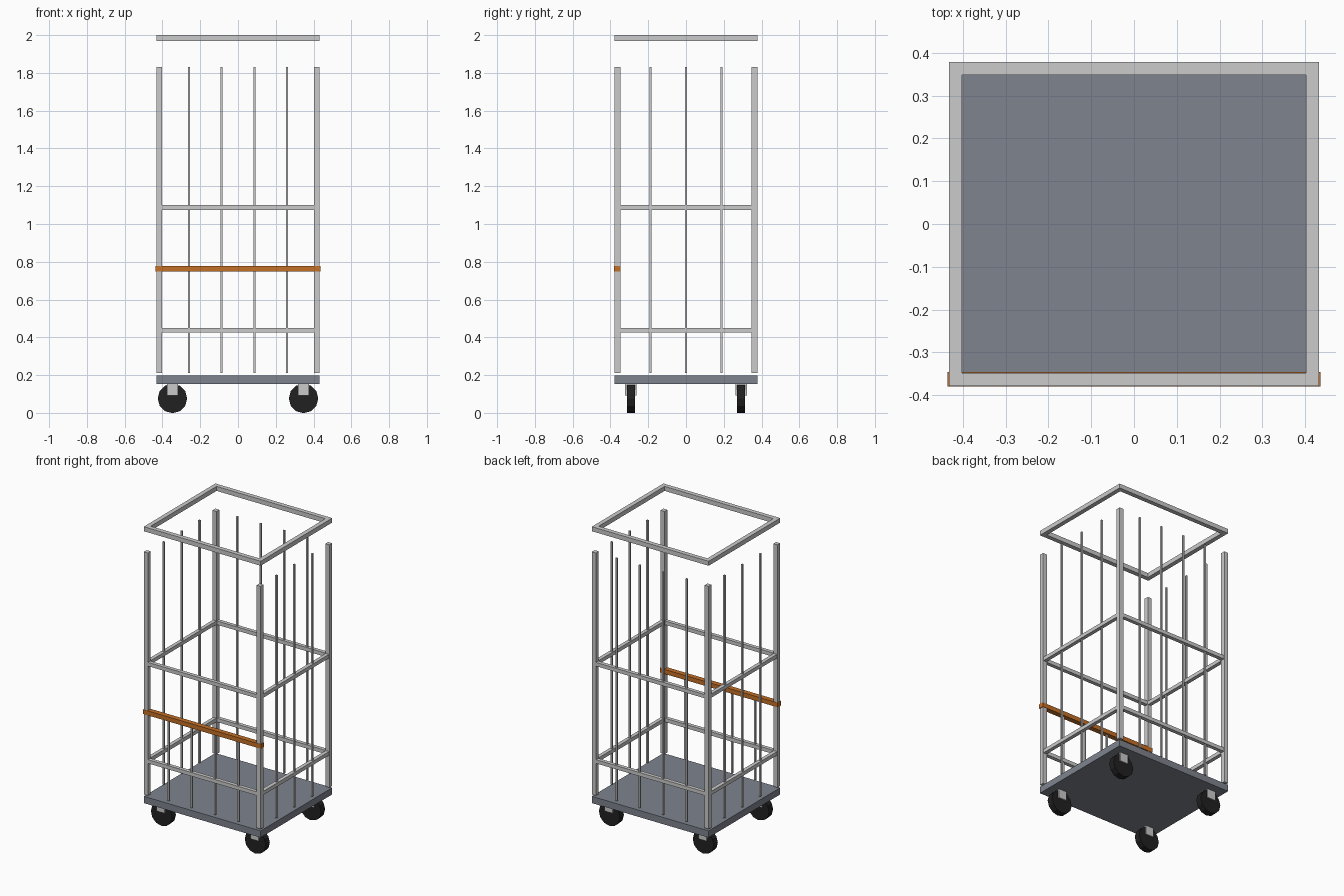
import bpy, math

if "Cube" in bpy.data.objects:
    bpy.data.objects.remove(bpy.data.objects["Cube"])

HX, HY, T = 0.432, 0.378, 0.03      # outer half sizes and tube width
PX, PY = HX - T / 2, HY - T / 2     # tube centre lines


def material(name, rgb):
    m = bpy.data.materials.new(name)
    m.diffuse_color = (*rgb, 1)
    m.use_nodes = True
    m.node_tree.nodes["Principled BSDF"].inputs["Base Color"].default_value = m.diffuse_color
    return m


orange = material("orange_paint", (0.55, 0.16, 0.02))
rubber = material("black_rubber", (0.015, 0.015, 0.015))
deck_grey = material("deck_grey", (0.21, 0.23, 0.27))


def box(name, x, y, z, mat=None):
    """Box from (min, max) pairs along each axis."""
    bpy.ops.mesh.primitive_cube_add(size=1, location=[sum(p) / 2 for p in (x, y, z)])
    o = bpy.context.object
    o.name = name
    o.scale = [p[1] - p[0] for p in (x, y, z)]
    bpy.ops.object.transform_apply(location=False, rotation=False, scale=True)
    if mat:
        o.data.materials.append(mat)
    return o


def around(c, w):
    return (c - w / 2, c + w / 2)


# Deck
box("deck", (-HX, HX), (-HY, HY), (0.153, 0.198), deck_grey)

# Casters and corner posts
for sx in (-1, 1):
    for sy in (-1, 1):
        x, y = sx * 0.347, sy * 0.292
        bpy.ops.mesh.primitive_cylinder_add(vertices=12, radius=0.078, depth=0.042,
                                            location=(x, y, 0.0765),
                                            rotation=(math.pi / 2, 0, 0))
        wheel = bpy.context.object
        wheel.name = "caster_wheel"
        wheel.data.materials.append(rubber)
        box("caster_bracket", around(x, 0.06), around(y, 0.06), (0.093, 0.155))
        box("corner_post", around(sx * PX, T), around(sy * PY, T), (0.21, 1.832))

# Rails between the posts, and the top ring
for name, z in (("lower_rail", (0.425, 0.45)), ("upper_rail", (1.075, 1.1)),
                ("top_ring", (1.97, 2.0))):
    ex = HX if name == "top_ring" else HX - T
    w = T if name == "top_ring" else 0.025
    for s in (-1, 1):
        box(name, (-ex, ex), around(s * PY, w), z)
        box(name, around(s * PX, w), (-HY + T, HY - T), z)

# Thin upright bars; the front ones stop at the gate bar
B = 0.011
for i in range(4):
    x = (i - 1.5) * 2 * HX / 5
    box("back_bar", around(x, B), around(PY, B), (0.21, 1.832))
    box("front_bar", around(x, B), around(-PY, B), (0.21, 0.76))
for i in (-1, 0, 1):
    for s in (-1, 1):
        box("side_bar", around(s * PX, B), around(i * HY / 2, B), (0.21, 1.832))

# Orange gate bar across the front
box("gate_bar", (-0.436, 0.436), (-0.38, -0.346), (0.748, 0.778), orange)
